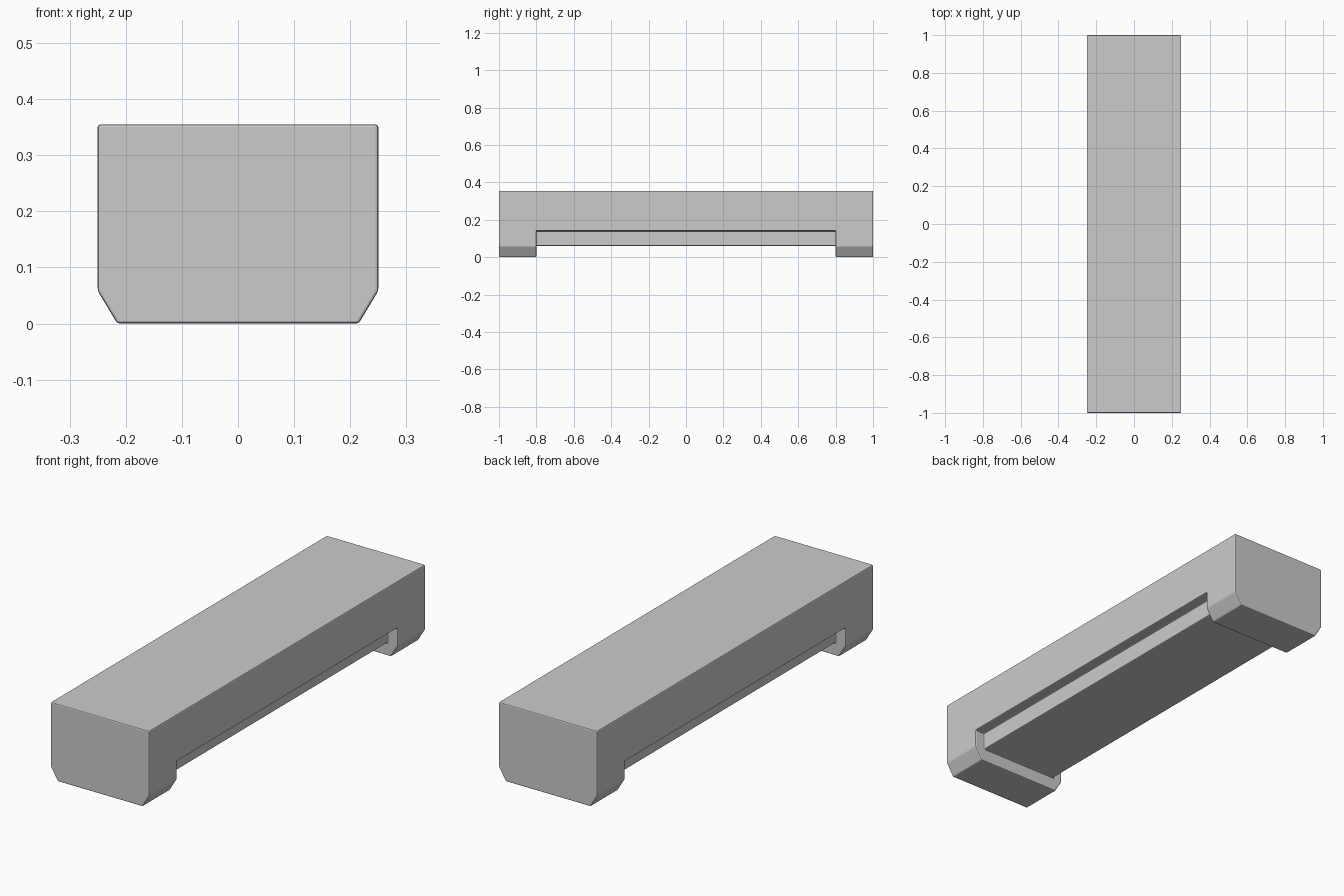
import bpy
import bmesh
import math

if "Cube" in bpy.data.objects:
    bpy.data.objects.remove(bpy.data.objects["Cube"])


def prism(name, profile, half_length):
    """Extrude an x-z profile along y, centred on y = 0."""
    bm = bmesh.new()
    face = bm.faces.new([bm.verts.new((x, -half_length, z)) for x, z in profile])
    ext = bmesh.ops.extrude_face_region(bm, geom=[face])
    verts = [v for v in ext["geom"] if isinstance(v, bmesh.types.BMVert)]
    bmesh.ops.translate(bm, verts=verts, vec=(0, 2 * half_length, 0))
    bmesh.ops.recalc_face_normals(bm, faces=bm.faces)
    mesh = bpy.data.meshes.new(name)
    bm.to_mesh(mesh)
    bm.free()
    obj = bpy.data.objects.new(name, mesh)
    bpy.context.collection.objects.link(obj)
    return obj


def mirrored(half):
    """Complete a right-hand half profile with its left-hand mirror."""
    return half + [(-x, z) for x, z in reversed(half)]


# Full-length beam with chamfered lower corners
beam = prism("beam", mirrored([(0.215, 0.0), (0.25, 0.058), (0.25, 0.355)]), 1.0)

# Cutter leaves two end feet and a narrower raised strip between them
cutter = prism("middle_cutter", mirrored(
    [(0.4, -0.1), (0.4, 0.14), (0.2, 0.14), (0.2, 0.06)]), 0.8)
cutter.hide_render = True

cut = beam.modifiers.new("middle_cut", 'BOOLEAN')
cut.operation = 'DIFFERENCE'
cut.solver = 'EXACT'
cut.object = cutter

# Small softened edges
bevel = beam.modifiers.new("soft_edges", 'BEVEL')
bevel.width = 0.005
bevel.segments = 2
bevel.limit_method = 'ANGLE'
bevel.angle_limit = math.radians(25)

# Bake the modifiers and drop the cutter
bpy.context.view_layer.objects.active = beam
beam.select_set(True)
for name in ("middle_cut", "soft_edges"):
    bpy.ops.object.modifier_apply(modifier=name)
bpy.data.objects.remove(cutter)
